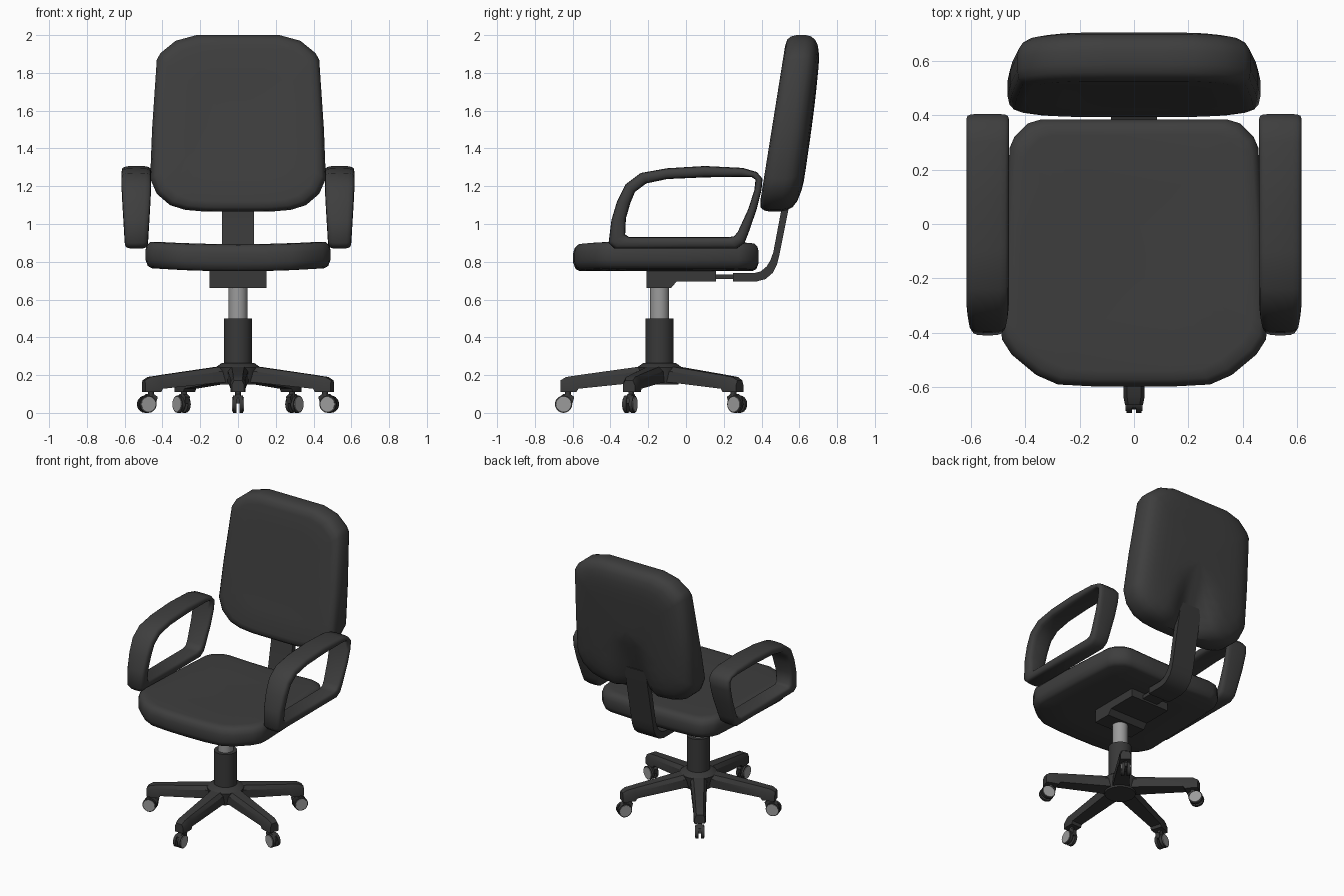
import bpy
import bmesh
from math import radians, sin, cos, tau, copysign
from mathutils import Matrix, Vector

default_cube = bpy.data.objects.get("Cube")
if default_cube:
    bpy.data.objects.remove(default_cube, do_unlink=True)


def make_material(name, value, roughness):
    material = bpy.data.materials.new(name)
    material.use_nodes = True
    colour = (value, value, value, 1.0)
    material.diffuse_color = colour
    shader = material.node_tree.nodes["Principled BSDF"]
    shader.inputs["Base Color"].default_value = colour
    shader.inputs["Roughness"].default_value = roughness
    return material


fabric = make_material("charcoal fabric", 0.048, 0.8)
plastic = make_material("dark plastic", 0.04, 0.6)
metal = make_material("grey metal", 0.33, 0.5)


def finish(name, bm, material, angle=40, transform=None):
    """Turn a bmesh into a shaded object with one material."""
    if transform:
        bmesh.ops.transform(bm, matrix=transform, verts=bm.verts)
    bmesh.ops.recalc_face_normals(bm, faces=bm.faces)
    mesh = bpy.data.meshes.new(name)
    bm.to_mesh(mesh)
    bm.free()
    obj = bpy.data.objects.new(name, mesh)
    bpy.context.collection.objects.link(obj)
    mesh.materials.append(material)
    bpy.ops.object.select_all(action="DESELECT")
    obj.select_set(True)
    bpy.context.view_layer.objects.active = obj
    bpy.ops.object.shade_smooth_by_angle(angle=radians(angle))
    return obj


def loft(name, rings, material, closed=False, angle=40, transform=None):
    """Skin a list of equal point rings, capping the ends of an open one."""
    bm = bmesh.new()
    loops = [[bm.verts.new(point) for point in ring] for ring in rings]
    following = loops[1:] + (loops[:1] if closed else [])
    for near, far in zip(loops, following):
        for i in range(len(near)):
            j = (i + 1) % len(near)
            bm.faces.new((near[i], near[j], far[j], far[i]))
    if not closed:
        bm.faces.new(loops[0])
        bm.faces.new(loops[-1])
    return finish(name, bm, material, angle, transform)


def cylinder(name, radius, low, high, material, transform, top_radius=None, sides=24):
    bm = bmesh.new()
    bmesh.ops.create_cone(
        bm, cap_ends=True, segments=sides, radius1=radius,
        radius2=top_radius or radius, depth=high - low,
        matrix=Matrix.Translation((0, 0, (low + high) / 2)))
    return finish(name, bm, material, transform=transform)


def mirrored(half):
    return half + [(-x, v) for x, v in reversed(half[1:-1])]


def band(pairs, section):
    """Rings across outer/inner point pairs; section holds (across, through)."""
    rings = []
    for oy, oz, iy, iz in pairs:
        outer, inner = Vector((0, oy, oz)), Vector((0, iy, iz))
        middle, reach = (outer + inner) / 2, (outer - inner) / 2
        rings.append([middle + reach * v + Vector((u, 0, 0)) for u, v in section])
    return rings


# Seat cushion: stacked outlines, slightly dished across the width
seat_outline = mirrored([
    (0, -.597), (.15, -.597), (.28, -.59), (.36, -.555), (.45, -.48), (.485, -.425),
    (.49, -.38), (.475, 0), (.457, .28), (.44, .32), (.39, .37), (.34, .385),
    (.15, .385), (0, .385)])
seat_layers = [(.2, .75), (.6, .75), (.93, .751), (.975, .762), (1, .795), (1, .845),
               (.985, .872), (.95, .889), (.88, .893), (.5, .89), (.2, .89)]
loft("seat_cushion", [
    [(x * s, (y + .1) * s - .1, z + .07 * (x * s) ** 2) for x, y in seat_outline]
    for s, z in seat_layers], fabric, angle=60)

# Backrest: leaning cushion with a domed rear and a channel for the support bar
back_outline = mirrored([
    (0, 1.065), (.04, 1.065), (.1, 1.065), (.18, 1.066), (.28, 1.075), (.36, 1.1),
    (.43, 1.16), (.465, 1.24), (.455, 1.5), (.43, 1.87), (.41, 1.905), (.33, 1.97),
    (.22, 2), (.1, 2), (0, 2)])
back_layers = [(.2, .004), (.6, .003), (.88, 0), (.95, .006), (.985, .025), (1, .055),
               (1, .105), (.985, .135), (.95, .16), (.88, .18), (.78, .192), (.66, .198),
               (.52, .2), (.36, .202), (.2, .203), (.05, .203)]
back_middle = 1.53


def back_point(x, z, scale, depth):
    x, z = x * scale, back_middle + (z - back_middle) * scale
    y = .385 + .16 * (z - 1.07) + depth * (1.1 - .16 * (z - 1.1))
    if depth > .12:
        rise = min(1, max(0, (1.5 - z) / .35))
        y -= .075 * rise * min(1, max(0, 1.6 - abs(x) / .1))
    return x, y, z


loft("backrest_cushion", [
    [back_point(x, z, s, d) for x, z in back_outline] for s, d in back_layers],
    fabric, angle=60)

# Armrests: closed padded loops on both sides
arm_pairs = [
    (-.38, .87, -.3, .93), (-.41, .9, -.322, .945), (-.395, 1.02, -.318, 1.03),
    (-.365, 1.12, -.295, 1.11), (-.32, 1.21, -.27, 1.17), (-.24, 1.27, -.21, 1.215),
    (-.1, 1.295, -.1, 1.238), (.1, 1.307, .1, 1.247), (.3, 1.297, .29, 1.25),
    (.375, 1.275, .345, 1.25), (.405, 1.24, .368, 1.235), (.4, 1.18, .362, 1.18),
    (.375, 1.08, .33, 1.08), (.33, .95, .275, .96), (.31, .9, .255, .935),
    (.27, .87, .22, .93), (0, .87, 0, .93)]


def rounded(value):
    return copysign(abs(value) ** .55, value)


arm_section = [(rounded(cos(tau * i / 16)), rounded(sin(tau * i / 16))) for i in range(16)]
for side, label in ((1, "left"), (-1, "right")):
    rings = band(arm_pairs, arm_section)
    for ring in rings:
        for point in ring:
            half_width = .06 + .018 * min(1, max(0, (point.z - .87) / .3))
            point.x = side * (.538 + point.x * half_width)
    loft(label + "_armrest", rings, fabric, closed=True, angle=60)

# Support bar bent from under the seat up into the backrest
bar_pairs = [
    (.25, .695, .25, .74), (.37, .695, .36, .74), (.42, .708, .395, .749),
    (.46, .742, .427, .775), (.482, .785, .448, .81), (.495, .84, .462, .85),
    (.537, 1.05, .5, 1.05), (.552, 1.12, .515, 1.12), (.575, 1.24, .535, 1.25)]
bar_section = [(-.085, -1), (.085, -1), (.085, 1), (-.085, 1)]
loft("back_support_bar", band(bar_pairs, bar_section), plastic)

# Tilt mechanism under the seat and its link to the bar
mechanism = [(-.21, .66), (-.08, .66), (-.05, .695), (.16, .695), (.16, .755), (-.21, .755)]
loft("tilt_mechanism", [[(x, y, z) for y, z in mechanism] for x in (-.15, .15)],
     plastic, angle=20)
link = [(-.06, .708), (.06, .708), (.06, .733), (-.06, .733)]
loft("mechanism_link", [[(x, y, z) for x, z in link] for y in (.14, .27)], plastic)

# Central column and hub
centre = Matrix.Translation((0, -.14, 0))
cylinder("gas_lift", .05, .48, .67, metal, centre)
cylinder("column_sleeve", .075, .2, .5, plastic, centre)
cylinder("base_hub", .1, .15, .24, plastic, centre, top_radius=.12)
cylinder("base_hub_collar", .12, .24, .265, plastic, centre, top_radius=.085)

# Five legs with twin-wheel casters: stations are (reach, half width, low, high)
stations = [(.02, .06, .165, .25), (.12, .052, .16, .243), (.43, .039, .128, .2),
            (.44, .039, .11, .198), (.495, .039, .11, .19), (.525, .033, .11, .172)]
hood = [(.035, .05), (.045, .085), (.022, .1), (-.012, .1), (-.04, .08), (-.046, .05)]
for index in range(5):
    number = str(index + 1)
    place = centre @ Matrix.Rotation(tau * index / 5, 4, "Z")
    leg_rings = [
        [(-w, -r, lo), (w, -r, lo), (w, -r, hi - .025), (w * .65, -r, hi),
         (-w * .65, -r, hi), (-w, -r, hi - .025)] for r, w, lo, hi in stations]
    loft("leg_" + number, leg_rings, plastic, angle=30, transform=place)
    cylinder("caster_stem_" + number, .016, .07, .12, plastic,
             place @ Matrix.Translation((0, -.485, 0)), sides=12)
    axle = place @ Matrix.Translation((0, -.508, .046)) @ Matrix.Rotation(tau / 4, 4, "Y")
    hood_rings = [[(x, y - .508 + .012, z) for y, z in hood] for x in (-.014, .014)]
    loft("caster_hood_" + number, hood_rings, plastic, transform=place)
    for side, label in ((1, "left"), (-1, "right")):
        near, far = sorted((side * .008, side * .027))
        cylinder(label + "_wheel_" + number, .046, near, far, plastic, axle, sides=20)
        near, far = sorted((side * .02, side * .031))
        cylinder(label + "_wheel_cap_" + number, .039, near, far, metal, axle, sides=20)
